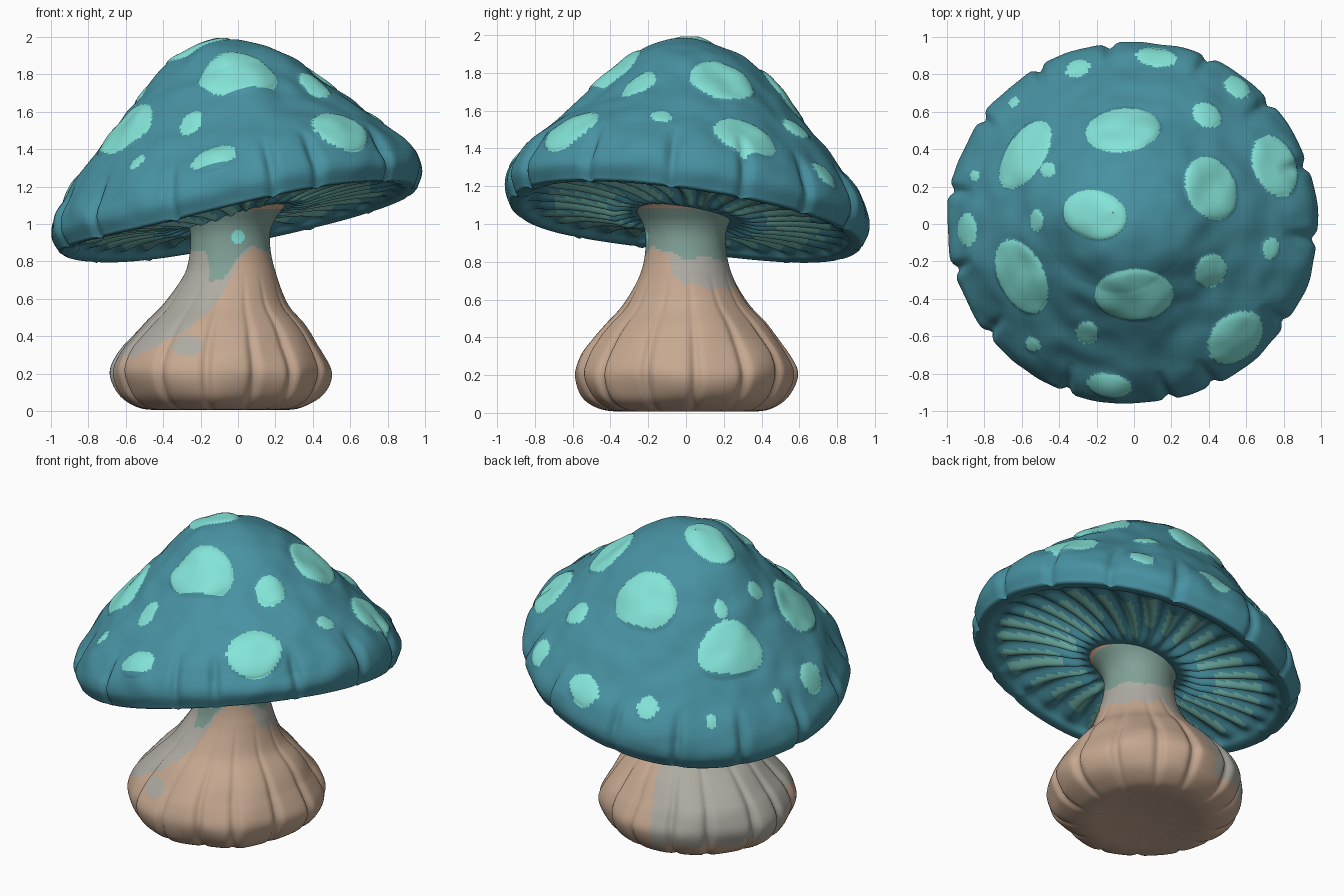
import bpy, bmesh, math, random
from mathutils import Vector, noise

if "Cube" in bpy.data.objects:
    bpy.data.objects.remove(bpy.data.objects["Cube"])

random.seed(4)
TAU = 2 * math.pi


def material(name, rgb):
    m = bpy.data.materials.new(name)
    lin = [((c / 255 + 0.055) / 1.055) ** 2.4 for c in rgb]
    m.diffuse_color = (*lin, 1)
    m.use_nodes = True
    m.node_tree.nodes["Principled BSDF"].inputs["Base Color"].default_value = m.diffuse_color
    return m


TEAL = material("cap teal", (72, 146, 162))
MINT = material("spot mint", (132, 228, 216))
GILL = material("gill green", (116, 184, 172))
TAN = material("stem tan", (198, 168, 144))
GREY = material("stem grey", (174, 171, 162))
SAGE = material("neck sage", (128, 160, 150))


def curve(points, steps):
    """Catmull-Rom samples through a short profile."""
    p = [Vector(q) for q in points]
    p = [2 * p[0] - p[1]] + p + [2 * p[-1] - p[-2]]
    out = []
    for i in range(1, len(p) - 2):
        a, b, c, d = p[i - 1:i + 3]
        for k in range(steps):
            t = k / steps
            out.append(0.5 * (2 * b + (c - a) * t + (2 * a - 5 * b + 4 * c - d) * t * t
                              + (3 * b - a - 3 * c + d) * t ** 3))
    return out + [p[-2]]


def lookup(table, x):
    for (x0, y0), (x1, y1) in zip(table, table[1:]):
        if x0 <= x <= x1:
            return y0 + (y1 - y0) * (x - x0) / (x1 - x0)
    return table[-1][1]


def bell(theta, degrees, width):
    d = (theta - math.radians(degrees) + math.pi) % TAU - math.pi
    return math.exp(-(d / width) ** 2)


def crease(theta, angles, width):
    """Sum of narrow grooves at the given angles in degrees."""
    return sum(bell(theta, a, width) for a in angles)


def lathe(name, rows, segs, place, mats, pick):
    """Rings placed by place(row, theta); face colours chosen by pick(row, theta, centre)."""
    bm = bmesh.new()
    rings = [[bm.verts.new(place(i, TAU * j / segs)) for j in range(segs)] for i in range(rows)]
    for i in range(rows - 1):
        for j in range(segs):
            k = (j + 1) % segs
            f = bm.faces.new((rings[i][j], rings[i][k], rings[i + 1][k], rings[i + 1][j]))
            f.material_index = pick(i, TAU * (j + 0.5) / segs, f.calc_center_median())
            f.smooth = True
    bmesh.ops.remove_doubles(bm, verts=rings[0] + rings[-1], dist=0.0003)
    bmesh.ops.recalc_face_normals(bm, faces=bm.faces)
    me = bpy.data.meshes.new(name)
    bm.to_mesh(me)
    bm.free()
    for m in mats:
        me.materials.append(m)
    ob = bpy.data.objects.new(name, me)
    bpy.context.collection.objects.link(ob)
    return ob


# Cap: spots as x, y, radial radius, tangential radius in the top view
SPOTS = [(-.21, .05, .17, .13), (-.06, .5, .115, .2), (.41, .19, .13, .175), (0, -.375, .135, .21),
         (-.58, .37, .1, .205), (-.6, -.28, .12, .21), (.75, .31, .11, .17), (.54, -.605, .12, .165),
         (-.30, .83, .045, .065), (.12, .89, .05, .11), (.55, .73, .05, .075), (.39, .58, .06, .08),
         (-.46, .29, .04, .04), (-.52, .02, .035, .06), (-.89, -.03, .05, .085), (-.85, .26, .025, .03),
         (-.64, .65, .025, .03), (-.25, -.58, .06, .06), (-.54, -.64, .035, .04), (-.13, -.86, .06, .12),
         (.41, -.25, .08, .09), (.73, -.13, .045, .055)]
NOTCHES = [-63, 97, 65, 121, 145, -5, -33, 195, 218, 249, 282, 41, 18, 170]

top = curve([(0, .99), (.15, .965), (.3, .89), (.45, .765), (.6, .6), (.75, .445), (.87, .305),
             (.945, .19), (.965, .1), (.935, .015)], 18)
under = curve([(.935, .015), (.87, .02), (.81, .055), (.65, .07), (.45, .06), (.28, .035), (.15, .05)], 7)
profile = top + under[1:]
N_TOP = len(top)
GILLS = 30
gill_span = [(random.uniform(.3, .5), random.uniform(.68, .82), random.uniform(.2, .32))
             for _ in range(GILLS)]


def spot_distance(x, y):
    best, size = 9, 0
    for sx, sy, a, b in SPOTS:
        dx, dy = x - sx, y - sy
        if abs(dx) > .25 or abs(dy) > .25:
            continue
        l = max(.1, math.hypot(sx, sy))
        u, v = sx / l, sy / l
        d = math.hypot((dx * u + dy * v) / a, (dy * u - dx * v) / b)
        if d < best:
            best, size = d, min(a, b)
    return best, size


def gill_phase(theta, r):
    return GILLS * (theta + .25 * (r - .5)) / TAU


def cap_point(i, th):
    r, h = profile[i]
    upper = i < N_TOP
    c, s = math.cos(th), math.sin(th)
    # notched, lobed rim
    edge = max(0, min(1, (r - .82) / .12))
    groove = crease(th, NOTCHES, .03)
    rr = r * (1 + .02 * c * c * min(1, r) + .012 * max(0, c) * r)
    rr -= .032 * groove * edge
    if upper:
        h += .01 * edge * (1 - 2 * groove)
    shift = max(0, h) / .96
    x, y = rr * c - .11 * shift, rr * s + .06 * shift
    z = 1.015 + h + .17 * x - .14 * y
    # the front and the back left droop
    out = min(1, r / .4) ** 2
    z -= out * (.07 * bell(th, 242, .85) + .03 * bell(th, 130, .7))
    # the front right shoulder sits a little lower
    if upper:
        z -= .03 * out * bell(th, 312, .4) * min(1, h / .25)
    if upper:
        a, b = profile[max(0, i - 1)], profile[min(N_TOP - 1, i + 1)]
        t = (b - a).normalized()
        n = Vector((-t.y * c, -t.y * s, t.x))
        p = Vector((x, y, z))
        fade = min(1, h / .2)
        lump = .02 * noise.noise(p * 3.2) + .014 * noise.noise(p * 7)
        d, size = spot_distance(x, y)
        if d < 1.0:
            lump += min(.025, .22 * size) * math.sqrt(1 - d * d)
        return p + n * lump * fade
    if .28 < r < .86:
        z -= .022 * math.cos(TAU * gill_phase(th, r)) * min(1, (.86 - r) / .1, (r - .28) / .1)
    return Vector((x, y, z))


def cap_colour(i, th, c):
    if i < N_TOP - 1:
        return 1 if i < N_TOP - 20 and spot_distance(c.x, c.y)[0] < 1 else 0
    r = (profile[i].x + profile[i + 1].x) / 2
    g = gill_phase(th, r)
    lo, hi, wide = gill_span[round(g) % GILLS]
    return 2 if abs(g - round(g)) < wide and lo < r < hi else 0


lathe("mushroom_cap", len(profile), 300, cap_point, [TEAL, MINT, GILL], cap_colour)

# Stem: creased bulb narrowing to a flared neck
stem = curve([(0, .03), (.2, .02), (.36, .008), (.46, .03), (.54, .09), (.58, .2), (.55, .3), (.49, .39),
              (.42, .475), (.33, .57), (.262, .69), (.225, .8), (.212, .92), (.228, 1.0), (.27, 1.07),
              (.3, 1.11)], 9)
FOLDS = [5, 32, 58, 80, 108, 131, 160, 182, 204, 236, 262, 288, 310, 338]
# lowest heights of the grey and sage patches by angle
GREY_FROM = [(0, .68), (45, .65), (82, .66), (90, .5), (97, .13), (185, .12), (200, .28), (228, .33),
             (245, .42), (262, .6), (278, .8), (300, .87), (330, .85), (345, .72), (360, .68)]
SAGE_FROM = [(0, .82), (90, .83), (190, .86), (235, .84), (246, .7), (262, .7), (280, .84), (300, .88),
             (335, .85), (360, .82)]


def stem_point(i, th):
    r, z = stem[i]
    bulb = max(0, min(1, (.75 - z) / .4))
    rr = r * (1 + bulb * (.012 - .05 * crease(th, FOLDS, .045)))
    p = Vector((rr * math.cos(th) - .04 - .05 * bulb, rr * math.sin(th), z))
    k = .022 * noise.noise(p * 4) * min(1, r / .3) * (.4 + .6 * bulb)
    return p + Vector((math.cos(th) * k, math.sin(th) * k, 0))


def stem_colour(i, th, c):
    deg = math.degrees(th)
    wob = .04 * noise.noise(c * 9)
    if c.z > 1.08:
        return 0
    if c.y < 0 and math.hypot(c.x, c.z - .93) < .036:
        return 3
    if c.y < 0 and math.hypot((c.x + .27) / .08, (c.z - .35) / .055) < 1:
        return 1
    if c.z > lookup(SAGE_FROM, deg) + wob:
        return 2
    return 1 if c.z > lookup(GREY_FROM, deg) + wob else 0


lathe("mushroom_stem", len(stem), 220, stem_point, [TAN, GREY, SAGE, MINT], stem_colour)
